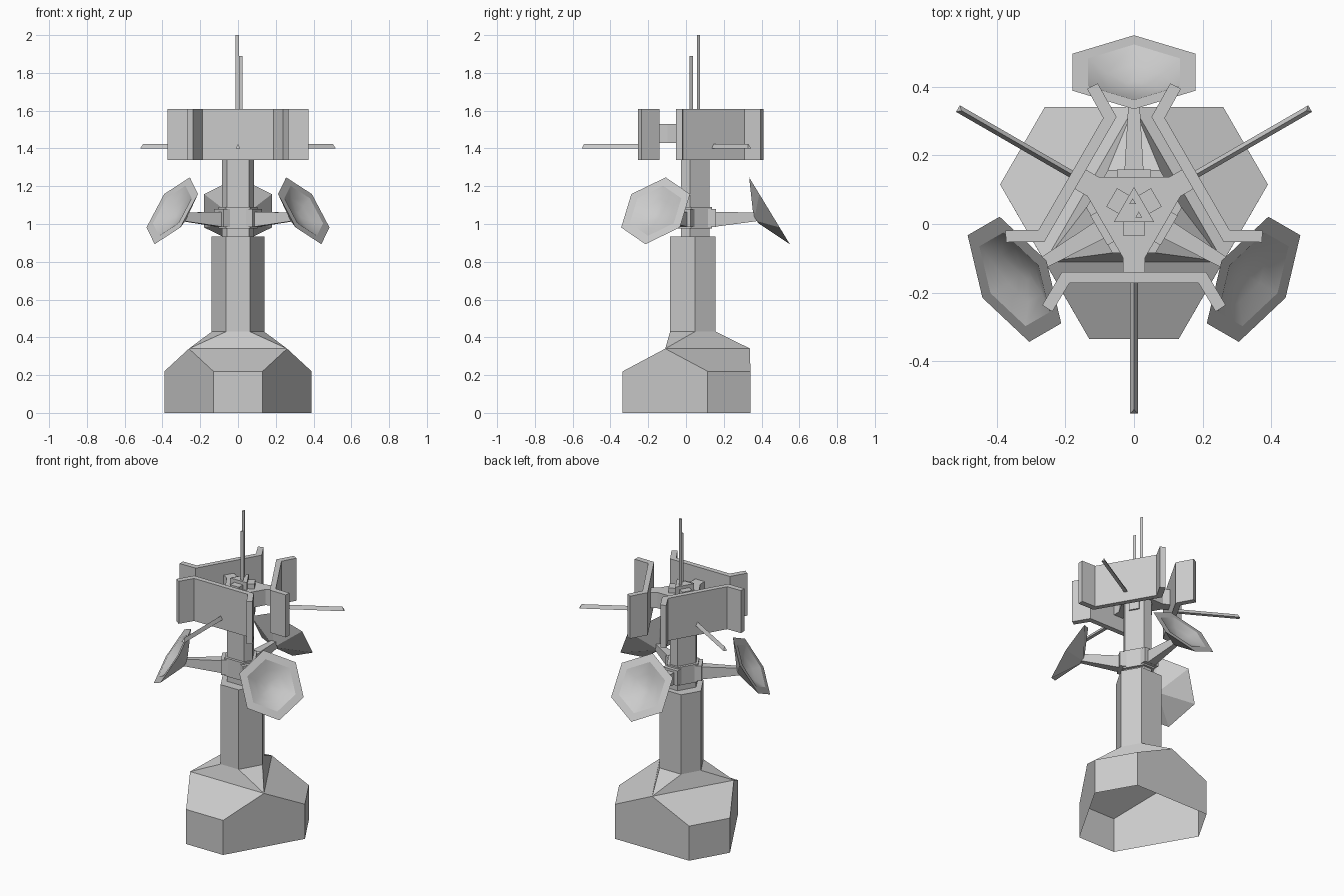
import bpy
from math import sin, cos, radians, sqrt
from mathutils import Matrix, Vector

if "Cube" in bpy.data.objects:
    bpy.data.objects.remove(bpy.data.objects["Cube"])

AXIS_Y = 0.04                      # the three-fold axis sits slightly behind the origin
PANEL_DIRS = (270, 30, 150)
DISH_DIRS = (90, 210, 330)


def add(name, verts, faces, angle=0, smooth=False):
    m = Matrix.Translation((0, AXIS_Y, 0)) @ Matrix.Rotation(radians(angle), 4, 'Z')
    me = bpy.data.meshes.new(name)
    me.from_pydata([m @ Vector(v) for v in verts], [], faces)
    for p in me.polygons:
        p.use_smooth = smooth
    ob = bpy.data.objects.new(name, me)
    bpy.context.collection.objects.link(ob)
    return ob


def loft(name, rings, angle=0, cap0=True, cap1=True, smooth=False):
    """Join equal-length counter-clockwise rings into a skin."""
    n = len(rings[0])
    verts = [v for r in rings for v in r]
    faces = [(j * n + i, j * n + (i + 1) % n, (j + 1) * n + (i + 1) % n, (j + 1) * n + i)
             for j in range(len(rings) - 1) for i in range(n)]
    if cap0:
        faces.append(tuple(reversed(range(n))))
    if cap1:
        faces.append(tuple(range(len(verts) - n, len(verts))))
    return add(name, verts, faces, angle, smooth)


def ring(a, b, z):
    """Truncated triangle: long sides a face 90/210/330, short sides b lie between."""
    h = (a + 2 * b) / (2 * sqrt(3))
    pts = []
    for k in range(3):
        r = Matrix.Rotation(radians(120 * k), 3, 'Z')
        pts += [r @ Vector((a / 2, h, z)), r @ Vector((-a / 2, h, z))]
    return pts


def tri(r, x, y, z, start=90):
    return [(x + r * cos(radians(start + 120 * k)), y + r * sin(radians(start + 120 * k)), z)
            for k in range(3)]


def rect(x, w, z0, z1):
    return [(x, -w, z0), (x, w, z0), (x, w, z1), (x, -w, z1)]


# Open-bottomed foot, shoulder triangle and main column in one skin
hexes = [ring(.52, .26, 0), ring(.52, .26, .22), ring(.152, .126, .43), ring(.152, .126, .935)]
verts = [v for h in hexes for v in h] + tri(.3, 0, 0, .34)
faces = [tuple(range(18, 24))]
for lo in (0, 12):
    for i in range(6):
        j = (i + 1) % 6
        if lo == 0 and i % 2 == 0:         # gabled long wall
            faces.append((i, j, 6 + j, 24 + i // 2, 6 + i))
        else:
            faces.append((lo + i, lo + j, lo + 6 + j, lo + 6 + i))
for k in range(3):
    n = (k + 1) % 3
    left, right = 2 * k + 1, 2 * n
    faces.append((6 + left, 6 + right, 24 + n, 24 + k))        # lower slope
    faces.append((24 + k, 24 + n, 12 + right, 12 + left))      # upper slope
    faces.append((24 + k, 12 + left, 12 + 2 * k)[::-1])        # corner facet
add("base_and_column", verts, faces)

# Upper post and dish collar
loft("upper_post", [ring(.118, .054, z) for z in (.935, 1.44)], 180)
loft("collar", [ring(.128, .078, z) for z in (.975, 1.09)], 180)

# Dishes with brackets and arms
N, U, V = Vector((.854, 0, .52)), Vector((.52, 0, -.854)), Vector((0, 1, 0))
CENTRE = Vector((.402, 0, 1.07))


def dish_ring(r, d):
    return [CENTRE + N * d + (U * cos(radians(60 * i)) + V * sin(radians(60 * i))) * r
            for i in range(6)]


for ang in DISH_DIRS:
    loft("dish_bracket", [rect(.07, .05, .985, 1.08), rect(.118, .05, .985, 1.08)], ang)
    loft("dish_arm", [rect(.11, .028, .985, 1.065), rect(.335, .015, 1.015, 1.06)], ang)
    loft("dish_shell", [dish_ring(.025, -.085), dish_ring(.207, 0), dish_ring(.155, 0)],
         ang, cap1=False)
    loft("dish_bowl", [dish_ring(.155, 0), dish_ring(.09, -.03), dish_ring(.025, -.045)],
         ang, cap0=False, smooth=True)

# Head hub: web plate, triangular core and three small blocks
loft("hub_web", [ring(.206, .065, z) for z in (1.43, 1.53)])
loft("hub_core", [tri(.068, 0, 0, z) for z in (1.34, 1.58)])

# Panels with flared wings, their struts and spikes
PANEL = [(.18, .21), (.18, -.21), (.276, -.267), (.295, -.238), (.212, -.188),
         (.212, .188), (.295, .238), (.276, .267)]
for ang in PANEL_DIRS:
    loft("hub_block", [rect(.02, .031, 1.36, 1.56), rect(.075, .031, 1.36, 1.56)], ang)
    loft("panel_strut", [rect(.10, .0325, 1.43, 1.53), rect(.185, .0325, 1.43, 1.53)], ang)
    n = len(PANEL)
    pv = [(x, y, z) for z in (1.34, 1.61) for x, y in PANEL]
    pf = [(i, (i + 1) % n, n + (i + 1) % n, n + i) for i in range(n)]
    for q in ((0, 1, 4, 5), (1, 2, 3, 4), (0, 5, 6, 7)):       # back plate and two wings
        pf += [q[::-1], tuple(n + i for i in q)]
    add("panel", pv, pf, ang)
    loft("spike", [[(x, -.011, 1.4), (x, .011, 1.4), (x - s, 0, 1.423)]
                   for x, s in ((.205, 0), (.592, .012))], ang)

# Twin antennas
for x, y, top in ((-.004, .024, 2.0), (.014, -.015, 1.89)):
    loft("antenna", [tri(.011, x, y, z) for z in (1.57, top)])
